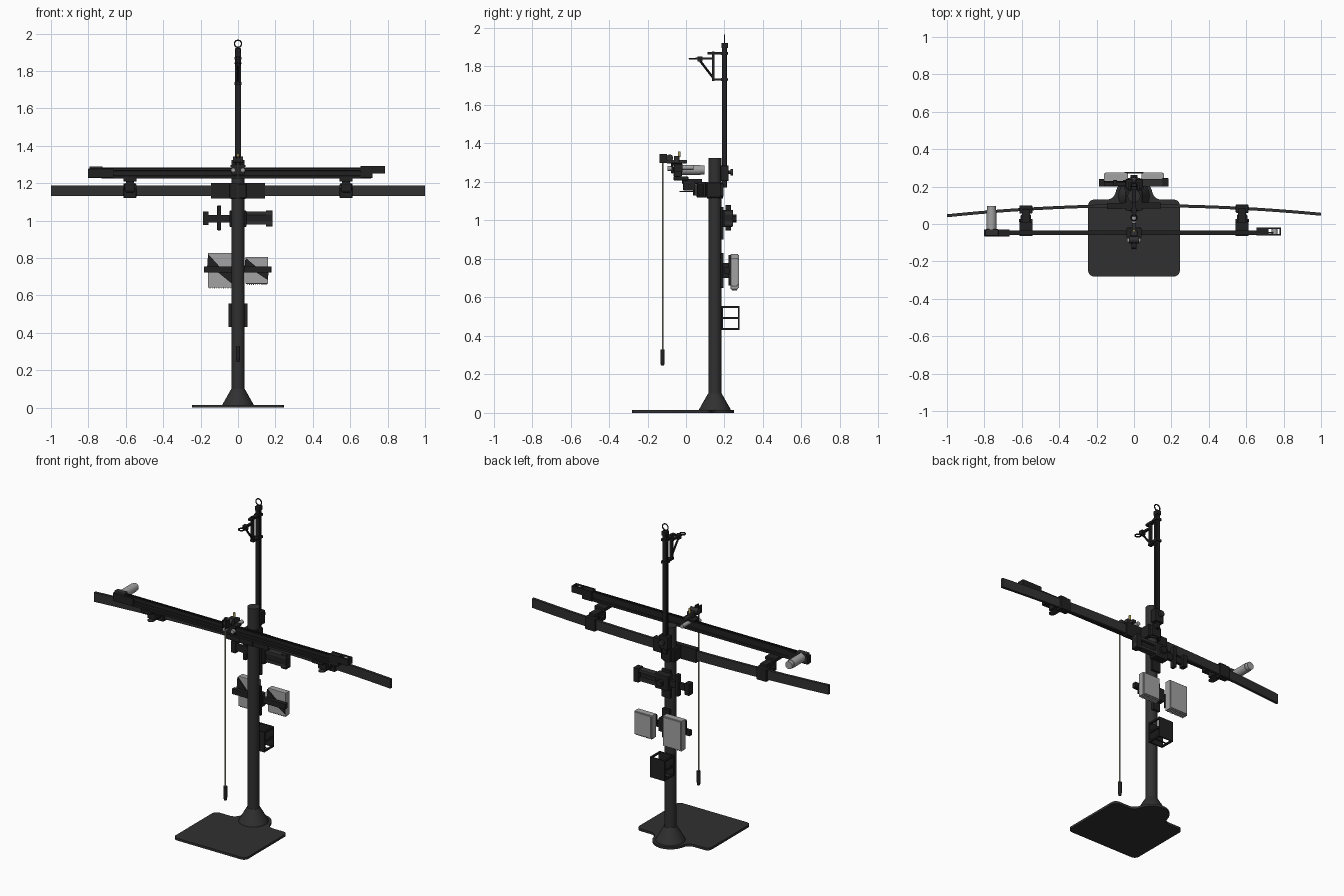
import bpy, bmesh, math
from mathutils import Vector

if "Cube" in bpy.data.objects:
    bpy.data.objects.remove(bpy.data.objects["Cube"])


def material(name, rgb):
    m = bpy.data.materials.new(name)
    m.diffuse_color = (*rgb, 1)
    m.use_nodes = True
    m.node_tree.nodes["Principled BSDF"].inputs["Base Color"].default_value = m.diffuse_color
    return m


DARK = material("dark_metal", (0.03, 0.03, 0.03))
BLACK = material("black_metal", (0.015, 0.015, 0.015))
GREY = material("light_metal", (0.36, 0.36, 0.36))
CORD = material("cord_beige", (0.4, 0.38, 0.3))
BRASS = material("brass", (0.45, 0.36, 0.12))


def finish(name, bm, mat, smooth=False):
    bmesh.ops.recalc_face_normals(bm, faces=bm.faces)
    me = bpy.data.meshes.new(name)
    bm.to_mesh(me)
    bm.free()
    ob = bpy.data.objects.new(name, me)
    bpy.context.collection.objects.link(ob)
    me.materials.append(mat)
    if smooth:
        bpy.ops.object.select_all(action='DESELECT')
        bpy.context.view_layer.objects.active = ob
        ob.select_set(True)
        bpy.ops.object.shade_smooth_by_angle(angle=math.radians(35))
    return ob


def box(name, x, y, z, mat=DARK, bevel=0.0):
    bm = bmesh.new()
    bmesh.ops.create_cube(bm, size=1)
    for v in bm.verts:
        v.co = [(r[0] + r[1]) / 2 + c * (r[1] - r[0]) for r, c in zip((x, y, z), v.co)]
    if bevel:
        bmesh.ops.bevel(bm, geom=bm.edges[:], offset=bevel, segments=2, affect='EDGES', profile=0.5)
    return finish(name, bm, mat)


def rod(name, a, b, r, mat=DARK, r2=None, seg=24):
    a, b = Vector(a), Vector(b)
    bm = bmesh.new()
    bmesh.ops.create_cone(bm, cap_ends=True, segments=seg, radius1=r,
                          radius2=r if r2 is None else r2, depth=(b - a).length)
    q = (b - a).to_track_quat('Z', 'Y')
    for v in bm.verts:
        v.co = q @ v.co + (a + b) / 2
    return finish(name, bm, mat, True)


def prism(name, pts, axis, t0, t1, mat=DARK, smooth=False):
    bm = bmesh.new()
    place = {'x': lambda u, v, t: (t, u, v), 'y': lambda u, v, t: (u, t, v),
             'z': lambda u, v, t: (u, v, t)}[axis]
    f = bm.faces.new([bm.verts.new(place(u, v, t0)) for u, v in pts])
    new = bmesh.ops.extrude_face_region(bm, geom=[f])['geom']
    bmesh.ops.translate(bm, verts=[g for g in new if isinstance(g, bmesh.types.BMVert)],
                        vec=place(0, 0, t1 - t0))
    return finish(name, bm, mat, smooth)


def ring(name, loc, R, r, rot=(0, 0, 0), mat=BLACK):
    bpy.ops.mesh.primitive_torus_add(location=loc, rotation=rot, major_radius=R, minor_radius=r,
                                     major_segments=32, minor_segments=10)
    ob = bpy.context.object
    ob.name = name
    ob.data.materials.append(mat)
    bpy.ops.object.shade_smooth_by_angle()


def arc(cx, cy, r, a0, a1, n=8):
    return [(cx + r * math.cos(math.radians(a0 + (a1 - a0) * i / n)),
             cy + r * math.sin(math.radians(a0 + (a1 - a0) * i / n))) for i in range(n + 1)]


# Base plate with rear lobe, flared foot and column
CY = 0.15
outline = (arc(.215, -.25, .03, -90, 0) + arc(.215, .1, .03, 0, 90)
           + arc(.147, .18, .05, -90, -168.5) + arc(0, CY, .1, 11.5, 168.5, 20)
           + arc(-.147, .18, .05, -11.5, -90) + arc(-.215, .1, .03, 90, 180)
           + arc(-.215, -.25, .03, 180, 270))
prism("base_plate", outline, 'z', 0, .014, DARK, True)
rod("foot_flange", (0, CY, .014), (0, CY, .022), .083, r2=.08, seg=40)
rod("foot_cone", (0, CY, .022), (0, CY, .1), .08, r2=.036, seg=40)
rod("column", (0, CY, .01), (0, CY, 1.325), .034, seg=40)
rod("column_collar", (0, CY, 1.115), (0, CY, 1.197), .041, BLACK, seg=40)

# Thin upper mast with cap, hanging ring and clamp
box("mast", (-.012, .012), (.187, .212), (1.17, 1.91), BLACK, .002)
for s in (-1, 1):
    box("mast_rib", (s * .014 - .002, s * .014 + .002), (.195, .204), (1.2, 1.9), BLACK)
box("mast_cap", (-.015, .015), (.184, .218), (1.895, 1.922), BLACK, .003)
ring("mast_ring", (0, .2, 1.945), .019, .0035, (math.pi / 2, 0, 0))
box("mast_clamp", (-.03, .03), (.18, .222), (1.205, 1.285), BLACK, .004)
rod("mast_clamp_screw", (0, .22, 1.25), (0, .232, 1.25), .009, BLACK)
rod("mast_clamp_knob", (0, .23, 1.25), (0, .243, 1.25), .017, DARK, seg=12)

# Bracket near the top of the mast
box("top_bracket_post", (-.009, .009), (.134, .149), (1.725, 1.878), BLACK)
for z in (1.732, 1.868):
    box("top_bracket_tie", (-.012, .012), (.112 if z > 1.8 else .134, .19), (z - .006, z + .006), BLACK)
    box("top_bracket_band", (-.018, .018), (.181, .217), (z - .008, z + .008), BLACK, .002)
box("top_bracket_arm", (-.007, .007), (.05, .14), (1.835, 1.846), BLACK)
ring("top_bracket_eye", (0, .034, 1.84), .016, .004)
rod("top_bracket_brace", (0, .068, 1.836), (0, .138, 1.745), .006, BLACK, seg=8)
box("top_bracket_nut", (-.013, .013), (.06, .085), (1.826, 1.852), BLACK)


# Bowed cross beam and the sleeves that follow it
def bow(x):
    return .098 - .05 * x * x + .004 * x


def bowed(name, x0, x1, half, z0, z1, mat, n=40):
    xs = [x0 + (x1 - x0) * i / n for i in range(n + 1)]
    pts = [(x, bow(x) - half) for x in xs] + [(x, bow(x) + half) for x in reversed(xs)]
    prism(name, pts, 'z', z0, z1, mat, True)


bowed("cross_beam", -1, 1, .008, 1.13, 1.187, DARK)
bowed("beam_sleeve", -.145, .145, .016, 1.118, 1.2, BLACK, 10)
box("beam_column_block", (-.045, .045), (.072, .18), (1.12, 1.196), BLACK, .004)
box("beam_rear_block", (-.03, .03), (.17, .195), (1.125, 1.19), BLACK, .003)

# Extruded slide rail
prof = [(-.058, 1.225), (-.034, 1.225), (-.034, 1.24), (-.04, 1.242), (-.04, 1.25), (-.034, 1.252),
        (-.034, 1.282), (-.042, 1.282), (-.042, 1.274), (-.05, 1.274), (-.05, 1.282), (-.058, 1.282),
        (-.058, 1.268), (-.052, 1.266), (-.052, 1.258), (-.058, 1.256), (-.058, 1.25), (-.052, 1.248),
        (-.052, 1.24), (-.058, 1.238)]
prism("slide_rail", prof, 'x', -.73, .71, BLACK)
box("rail_end_motor_side", (-.802, -.665), (-.066, -.029), (1.228, 1.277), BLACK, .003)
box("motor_plate", (-.795, -.725), (-.062, -.028), (1.235, 1.29), DARK, .003)
rod("motor_body", (-.762, -.03, 1.263), (-.762, .075, 1.263), .026, GREY, seg=32)
rod("motor_end", (-.762, .075, 1.263), (-.762, .096, 1.263), .023, GREY, seg=32)
for y in (-.062, -.028):
    box("idler_cheek", (.655, .787), (y, y + .009), (1.252, 1.292), BLACK)
box("idler_block", (.655, .72), (-.06, -.022), (1.228, 1.29), BLACK, .003)
rod("idler_pulley", (.752, -.053, 1.272), (.752, -.028, 1.272), .016, GREY)
box("idler_end", (.777, .787), (-.06, -.02), (1.252, 1.292), BLACK)
box("drive_belt", (-.76, .75), (-.05, -.042), (1.284, 1.287), BLACK)

# Side supports between beam and rail
for cx in (-.578, .578):
    y = bow(cx)
    box("support_clamp", (cx - .034, cx + .034), (y - .024, y + .02), (1.12, 1.198), BLACK, .004)
    box("support_neck", (cx - .022, cx + .022), (-.02, y), (1.19, 1.215), BLACK, .003)
    box("support_hinge", (cx - .028, cx + .028), (-.015, .05), (1.155, 1.2), BLACK, .005)
    box("support_saddle", (cx - .035, cx + .035), (-.064, .012), (1.208, 1.228), BLACK, .003)
    rod("support_pin", (cx - .036, .018, 1.18), (cx + .036, .018, 1.18), .008, DARK)
    tab = arc(cx, -.015, .02, 180, 360, 12) + [(cx + .02, .06), (cx - .02, .06)]
    prism("support_tab", tab, 'z', 1.147, 1.152, DARK)

# Carriage with pulleys at the centre of the rail
box("carriage_plate", (-.04, .04), (-.072, -.02), (1.285, 1.297), BLACK, .002)
box("carriage_front", (-.035, .035), (-.078, -.066), (1.245, 1.3), BLACK, .002)
box("carriage_arm", (-.012, .012), (-.1, .005), (1.297, 1.315), DARK, .002)
box("carriage_tower", (-.018, .018), (-.062, -.035), (1.3, 1.335), DARK, .003)
rod("carriage_roller", (-.028, -.085, 1.325), (.028, -.085, 1.325), .018, DARK)
rod("carriage_bolt", (0, -.035, 1.33), (0, -.035, 1.358), .007, BRASS, seg=12)
rod("carriage_spindle", (0, -.03, 1.275), (0, .04, 1.275), .012, GREY)
for s in (-1, 1):
    rod("carriage_wheel", (s * .026, -.095, 1.27), (s * .026, -.075, 1.27), .012, GREY)
    box("pulley_cheek", (s * .011 - .003, s * .011 + .003), (-.137, -.1), (1.298, 1.346), BLACK)
rod("cord_pulley", (-.008, -.117, 1.323), (.008, -.117, 1.323), .017, BLACK)

# Hanging cord and weight
rod("cord", (0, -.122, .32), (0, -.122, 1.32), .004, CORD, seg=10)
rod("weight_handle", (0, -.122, .262), (0, -.122, .33), .011, BLACK)
rod("weight_tip", (0, -.122, .245), (0, -.122, .264), .008, BLACK, r2=.011)

# Upper rear mount with clip heads
box("upper_mount_spine", (-.03, .03), (.18, .196), (.9, 1.07), BLACK, .002)
box("upper_mount_bar", (-.185, .18), (.205, .225), (.99, 1.03), BLACK, .002)
box("upper_mount_hub", (-.045, .045), (.19, .24), (.965, 1.055), BLACK, .005)
for z in (.978, 1.03):
    box("upper_mount_channel", (.03, .185), (.2, .24), (z, z + .018), DARK, .002)
box("upper_mount_left_head", (-.188, -.158), (.2, .24), (.975, 1.048), BLACK, .003)
box("upper_mount_right_head", (.15, .185), (.2, .245), (.968, 1.055), BLACK, .003)
box("upper_mount_paddle", (-.112, -.09), (.205, .235), (.948, 1.08), BLACK, .004)
rod("upper_mount_screw", (0, .235, 1.01), (0, .258, 1.01), .01, GREY)
rod("upper_mount_knob", (0, .245, 1.01), (0, .262, 1.01), .022, BLACK, seg=6)

# Middle rear mount carrying two finned boxes
box("middle_mount_spine", (-.025, .025), (.18, .196), (.65, .83), BLACK, .002)
box("middle_mount_hub", (-.03, .03), (.19, .228), (.7, .78), BLACK, .004)
box("middle_mount_bar", (-.182, .178), (.2, .226), (.722, .755), BLACK, .002)
for n, x0, x1, z0, z1 in (("large", -.16, -.032, .642, .826), ("small", .04, .16, .662, .806)):
    box(n + "_box", (x0, x1), (.232, .27), (z0, z1), GREY, .003)
    box(n + "_box_lid", (x0 + .006, x1 - .006), (.268, .275), (z0 + .006, z1 - .006), GREY, .002)
    count = 10
    for i in range(count):
        x = x0 + .01 + (x1 - x0 - .02) * i / (count - 1)
        box(n + "_box_fin", (x - .002, x + .002), (.238, .264), (z0 - .006, z0 + .002), GREY)
    m = .738
    prism(n + "_box_upper_gusset", [(x0, z1 - .005), (x0 - .006, m), (x0 + .075, m)], 'y', .222, .23, BLACK)
    prism(n + "_box_lower_gusset", [(x0 + .035, m), (x1, z0 + .02), (x1 + .004, m)], 'y', .222, .23, BLACK)

# Lower rear holder, an open-sided frame
box("holder_front_wall", (-.05, .05), (.184, .192), (.432, .556), BLACK)
box("holder_back_wall", (-.05, .05), (.27, .278), (.432, .556), BLACK)
for s in (-1, 1):
    for z in (.437, .494, .551):
        box("holder_side_bar", (s * .045 - .005, s * .045 + .005), (.19, .272), (z - .005, z + .005), BLACK)
rod("holder_cross_rod", (-.045, .23, .437), (.045, .23, .437), .004, BLACK, seg=8)
